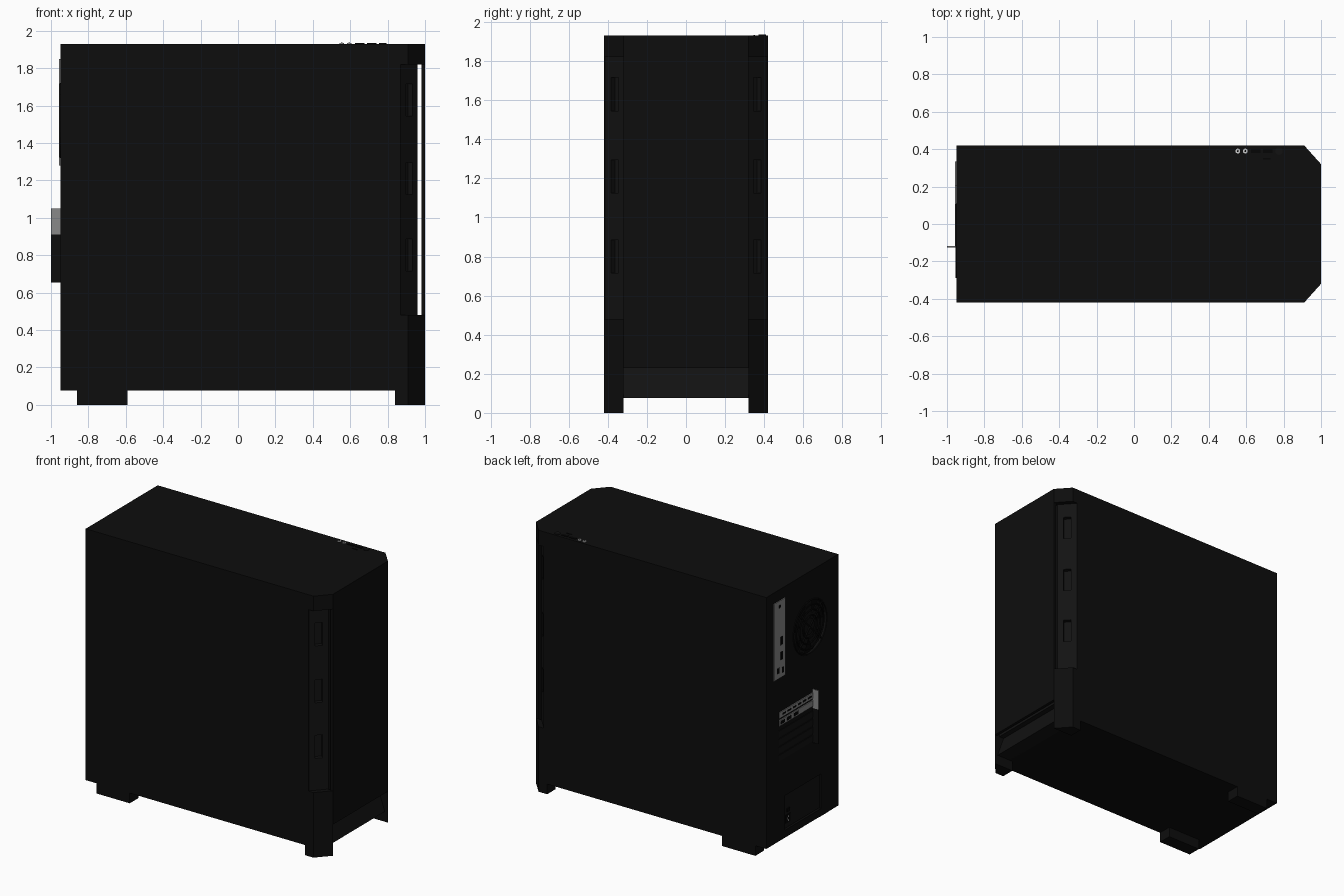
import bpy, bmesh, math
from mathutils import Matrix, Vector

if "Cube" in bpy.data.objects:
    bpy.data.objects.remove(bpy.data.objects["Cube"])


def mat(name, r, g=None, b=None):
    m = bpy.data.materials.new(name)
    m.diffuse_color = (r, r if g is None else g, r if b is None else b, 1)
    m.use_nodes = True
    m.node_tree.nodes["Principled BSDF"].inputs["Base Color"].default_value = m.diffuse_color
    return m


BLACK = mat("case black", 0.004)
SOFT = mat("soft black plastic", 0.006)
DARK = mat("deep black", 0.0015)
STEEL = mat("brushed steel grey", 0.25)
LIGHT = mat("light metal", 0.6)


def finish(name, bm, m):
    bmesh.ops.recalc_face_normals(bm, faces=bm.faces)
    me = bpy.data.meshes.new(name)
    bm.to_mesh(me)
    bm.free()
    me.materials.append(m)
    ob = bpy.data.objects.new(name, me)
    bpy.context.collection.objects.link(ob)
    return ob


def prism(name, pts, lo, hi, m, axis='z'):
    """Extrude a 2D outline: xy along z, or xz along y."""
    bm = bmesh.new()
    put = (lambda p, h: (p[0], p[1], h)) if axis == 'z' else (lambda p, h: (p[0], h, p[1]))
    vs = [bm.verts.new(put(p, lo)) for p in pts]
    f = bm.faces.new(vs)
    ext = bmesh.ops.extrude_face_region(bm, geom=[f])
    d = Vector((0, 0, hi - lo)) if axis == 'z' else Vector((0, hi - lo, 0))
    bmesh.ops.translate(bm, vec=d, verts=[v for v in ext['geom'] if isinstance(v, bmesh.types.BMVert)])
    return finish(name, bm, m)


def box(name, x, y, z, m, rot=0):
    bm = bmesh.new()
    c = Vector(((x[0] + x[1]) / 2, (y[0] + y[1]) / 2, (z[0] + z[1]) / 2))
    s = Matrix.Diagonal((x[1] - x[0], y[1] - y[0], z[1] - z[0], 1))
    bmesh.ops.create_cube(bm, size=1, matrix=Matrix.Translation(c) @ Matrix.Rotation(rot, 4, 'Z') @ s)
    return finish(name, bm, m)


def disc(name, c, r, depth, m, axis='z', seg=32):
    bm = bmesh.new()
    rot = Matrix.Rotation(math.pi / 2, 4, 'Y') if axis == 'x' else Matrix()
    bmesh.ops.create_cone(bm, cap_ends=True, segments=seg, radius1=r, radius2=r, depth=depth,
                          matrix=Matrix.Translation(c) @ rot)
    return finish(name, bm, m)


def cut(ob, cutter):
    mod = ob.modifiers.new("cut", 'BOOLEAN')
    mod.operation, mod.solver, mod.object = 'DIFFERENCE', 'EXACT', cutter
    bpy.context.view_layer.objects.active = ob
    bpy.ops.object.modifier_apply(modifier=mod.name)
    bpy.data.objects.remove(cutter)


# main body with fan and power supply recesses in the back
shell = box("main_shell", (-.95, .87), (-.42, .42), (.075, 1.93), BLACK)
FY, FZ, FR = -.09, 1.52, .2
cut(shell, disc("cutter", (-.95, FY, FZ), FR, .05, BLACK, 'x', 48))
cut(shell, box("cutter", (-1, -.93), (-.22, .2), (.13, .385), BLACK))

# front core, chamfered and notched at both corners
core = prism("front_core", [(.87, -.415), (.96, -.315), (.96, .315), (.87, .415)], .23, 1.82, SOFT)
for s in (-1, 1):
    for z in (1.63, 1.21, .8):
        cut(core, box("cutter", (.915 - .03, .915 + .03), (s * .365 - .026, s * .365 + .026),
                      (z - .085, z + .085), SOFT, s * math.atan2(.09, .1)))

# top cap, front panel and sloped toe
prism("top_front_cap", [(.87, -.42), (.91, -.42), (1, -.32), (1, .32), (.91, .42), (.87, .42)],
      1.82, 1.93, BLACK)
box("front_panel", (.98, 1), (-.32, .32), (.23, 1.82), BLACK)
prism("front_toe", [(.86, .075), (.975, .075), (.92, .23), (.86, .23)], -.32, .32, SOFT, 'y')

# lower corner posts and feet
for s, side in ((-1, "near"), (1, "far")):
    prism("corner_post_" + side, [(.87, s * .42), (.91, s * .42), (1, s * .32), (.87, s * .32)],
          .075, .48, BLACK)
    prism("front_foot_" + side, [(.84, s * .42), (.91, s * .42), (1, s * .32), (.84, s * .32)],
          0, .075, BLACK)
    prism("rear_foot_" + side, [(-.86, s * .42), (-.59, s * .42), (-.59, s * .32), (-.86, s * .32)],
          0, .075, BLACK)

# top controls: two audio jacks, two data ports, a power button
for i, x in enumerate((.555, .595)):
    disc("audio_jack_%d" % i, (x, .39, 1.932), .013, .006, LIGHT, seg=20)
    disc("audio_hole_%d" % i, (x, .39, 1.9335), .005, .005, DARK, seg=12)
for i, x in enumerate((.65, .715)):
    box("data_port_%d" % i, (x - .025, x + .025), (.38, .4), (1.93, 1.934), DARK)
disc("power_button", (.775, .39, 1.932), .02, .006, SOFT, seg=24)
box("status_light", (.69, .73), (.346, .354), (1.93, 1.933), DARK)

# rear fan: hub, blades and wire guard rings
disc("fan_bed", (-.926, FY, FZ), FR - .001, .002, DARK, 'x', 48)
disc("fan_hub", (-.935, FY, FZ), .06, .02, BLACK, 'x')
for i in range(7):
    b = box("fan_blade_%d" % i, (-.003, .003), (-.04, .04), (.05, .185), BLACK)
    b.location = (-.934, FY, FZ)
    b.rotation_euler = (i * math.tau / 7, 0, 0)
for i, r in enumerate((.08, .12, .16, .195)):
    bpy.ops.mesh.primitive_torus_add(major_radius=r, minor_radius=.005, major_segments=40,
                                     minor_segments=6, location=(-.95, FY, FZ),
                                     rotation=(0, math.pi / 2, 0))
    bpy.context.object.name = "fan_guard_ring_%d" % i
    bpy.context.object.data.materials.append(BLACK)
for i in range(2):
    b = box("fan_guard_bar_%d" % i, (-.004, .004), (-.2, .2), (-.004, .004), BLACK)
    b.location = (-.95, FY, FZ)
    b.rotation_euler = (math.pi / 4 + i * math.pi / 2, 0, 0)

# rear connector plate with sockets
box("connector_plate", (-.956, -.95), (.205, .335), (1.28, 1.85), STEEL)
for i, (y, z, w, h) in enumerate(((.235, 1.33, .012, .02), (.29, 1.34, .014, .02), (.25, 1.44, .012, .03),
                                  (.25, 1.55, .012, .03), (.27, 1.81, .01, .01))):
    box("connector_socket_%d" % i, (-.958, -.95), (y - w, y + w), (z - h, z + h), DARK)

# graphics card bracket: two strips with sockets, and slot covers below
for i, z in enumerate((.925, .982)):
    box("card_bracket_%d" % i, (-.956, -.95), (-.12, .275), (z, z + .044), STEEL)
for i, y in enumerate((.24, .16, .08)):
    box("card_socket_%d" % i, (-.958, -.95), (y - .025, y + .025), (.935, .958), DARK)
for i in range(6):
    box("card_vent_%d" % i, (-.958, -.95), (-.1 + i * .06, -.06 + i * .06), (.998, 1.01), DARK)
for i in range(4):
    box("slot_cover_%d" % i, (-.954, -.95), (-.12, .275), (.665 + i * .06, .71 + i * .06), SOFT)
box("slot_rail_lower", (-1, -.95), (-.125, -.118), (.655, .91), BLACK)
box("slot_rail_upper", (-1, -.95), (-.125, -.118), (.91, 1.05), STEEL)

# power supply inside its recess
box("power_supply", (-.94, -.93), (-.215, .195), (.135, .38), SOFT)
box("power_socket", (-.944, -.94), (.13, .185), (.17, .23), DARK)
for i, z in enumerate((.185, .2, .215)):
    box("power_pin_%d" % i, (-.947, -.944), (.15 + .01 * (i % 2), .156 + .01 * (i % 2)), (z - .006, z + .006), LIGHT)
box("power_switch", (-.946, -.94), (.14, .17), (.25, .275), DARK)
